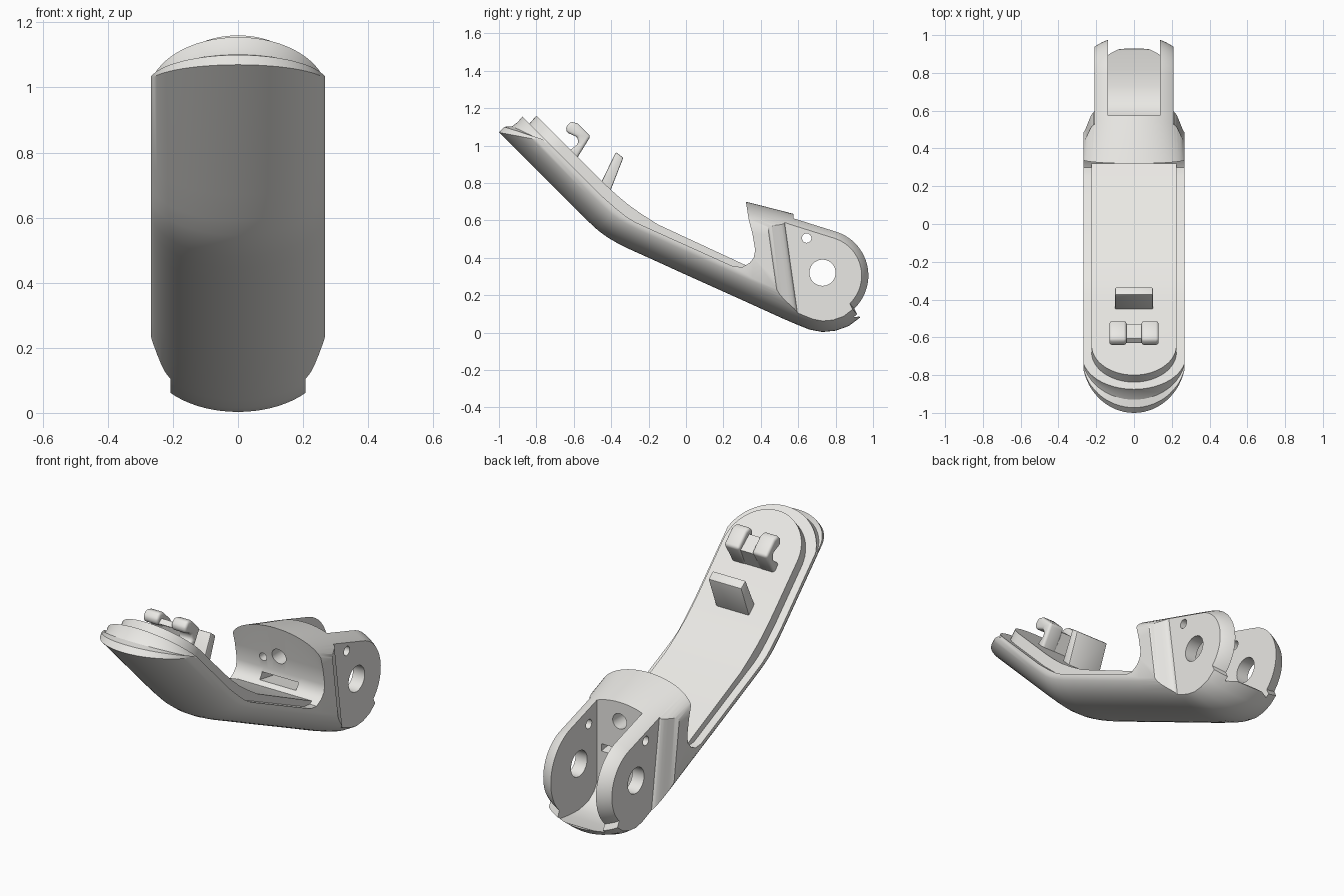
import bpy, bmesh
from math import sin, cos, sqrt, radians, pi
from mathutils import Vector, Matrix

if "Cube" in bpy.data.objects:
    bpy.data.objects.remove(bpy.data.objects["Cube"])

mat = bpy.data.materials.new("pale_plastic")
mat.diffuse_color = (.82, .81, .78, 1)
mat.use_nodes = True
mat.node_tree.nodes["Principled BSDF"].inputs["Base Color"].default_value = mat.diffuse_color

def finish(name, bm):
    me = bpy.data.meshes.new(name)
    bm.to_mesh(me)
    bm.free()
    me.materials.append(mat)
    ob = bpy.data.objects.new(name, me)
    bpy.context.collection.objects.link(ob)
    return ob

def loft(name, layers):
    """Join (x, [(y, z), ...]) outlines of equal length into a closed solid."""
    bm = bmesh.new()
    rings = [[bm.verts.new((x, y, z)) for y, z in pts] for x, pts in layers]
    n = len(rings[0])
    for a, b in zip(rings, rings[1:]):
        for i in range(n):
            j = (i + 1) % n
            bm.faces.new((a[i], a[j], b[j], b[i]))
    bm.faces.new(rings[0][::-1])
    bm.faces.new(rings[-1])
    bm.normal_update()
    if len(layers) > 2:
        bmesh.ops.triangulate(bm, faces=bm.faces)
    if bm.calc_volume(signed=True) < 0:
        bmesh.ops.reverse_faces(bm, faces=bm.faces)
    return finish(name, bm)

def rod(r, loc, rot, depth):
    bm = bmesh.new()
    bmesh.ops.create_cone(bm, cap_ends=True, segments=40, radius1=r, radius2=r, depth=depth,
                          matrix=Matrix.Translation(loc) @ rot)
    return finish("cutter", bm)

def activate(ob):
    bpy.ops.object.select_all(action='DESELECT')
    ob.select_set(True)
    bpy.context.view_layer.objects.active = ob

def cut(ob, cutter):
    """Subtract the cutter, falling back to another solver if nothing is left."""
    cutter.hide_render = True
    backup = ob.data.copy()
    for solver in ('EXACT', 'MANIFOLD', 'FLOAT'):
        m = ob.modifiers.new("cut", 'BOOLEAN')
        m.operation, m.solver, m.object = 'DIFFERENCE', solver, cutter
        activate(ob)
        bpy.ops.object.modifier_apply(modifier=m.name)
        if len(ob.data.polygons) > 200:
            break
        ob.data = backup.copy()
    bpy.data.objects.remove(cutter)

def bevel(ob, w, seg=3):
    m = ob.modifiers.new("bevel", 'BEVEL')
    m.width, m.segments, m.limit_method = w, seg, 'ANGLE'
    activate(ob)
    bpy.ops.object.modifier_apply(modifier=m.name)

def smooth(ob, angle=32):
    activate(ob)
    bpy.ops.object.shade_smooth_by_angle(angle=radians(angle))

# Side profile of the shell, counter-clockwise from the tip
tip = [(-.875, 1.155, 0), (-.90, 1.125, .27), (-.93, 1.103, .52), (-.972, 1.10, .75), (-1, 1.07, 1)]
under = [(-.60, .67), (-.52, .592), (-.47, .546), (-.42, .509), (-.37, .48), (-.30, .445), (-.2, .4), (0, .309),
         (.3, .174), (.52, .074), (.60, .04), (.66, .016), (.73, .003), (.80, .01), (.87, .035), (.93, .08)]
knuckle = [(.73 + .268 * cos(radians(a)), .305 + .268 * sin(radians(a))) for a in range(-46, 76, 6)]
knuckle += [(.57, .636)]
wall = [(.355, .53), (.37, .44), (.362, .40), (.34, .372), (.30, .35)]
ledge = [(.25, .355), (-.20, .558), (-.27, .59), (-.32, .62), (-.37, .66), (-.45, .73)]
D = sqrt(.5)
pts = ([(y, z, w, D, D, 1) for y, z, w in tip] + [(y, z, 1, None, 0, 0) for y, z in under + knuckle]
       + [(.32, .70, .8, .16, -.98, 0)] + [(y, z, 0, 0, 0, 0) for y, z in wall + ledge])

def shell_outline(a):
    inset, back, out = .17 * (1 - cos(a)), .25 * (1 - cos(a)), []
    for i, (y, z, w, ny, nz, t) in enumerate(pts):
        if ny is None:
            p, q = pts[i - 1], pts[i + 1]
            n = Vector((p[1] - q[1], q[0] - p[0]))
            if y > .7:
                n = Vector((.73 - y, .305 - z))
            ny, nz = n.normalized()
        out.append((y + ny * inset * w + t * back * D, z + nz * inset * w - t * back * D))
    return out

N = 14
angles = [radians(76) * k / N for k in range(-N, N + 1)]
body = loft("shell_body", [(.275 * sin(a), shell_outline(a)) for a in angles])

# Slot between the fork cheeks
slot = [(.575, .9), (.575, .16), (.60, .12), (.65, .085), (.73, .068), (.82, .072), (.92, .085), (1.2, .18), (1.2, .9)]
cut(body, loft("cutter", [(-.137, slot), (.137, slot)]))

# Recessed outer cheeks with a soft ramp
for s in (-1, 1):
    layers = []
    for k in range(9):
        f = k / 8
        dy = -.10 * (1 - cos(pi * f)) / 2 - (.03 * (f == 1))
        layers.append((s * (.208 + .07 * f), [(.49 + dy, .85), (.625 + dy, -.1), (1.3, -.1), (1.3, .85)]))
    cut(body, loft("cutter", layers))

# Pin holes across, cord holes and opening through the front wall
across, along = Matrix.Rotation(pi / 2, 4, 'Y'), Matrix.Rotation(pi / 2, 4, 'X')
cut(body, rod(.07, (0, .73, .32), across, 1))
cut(body, rod(.025, (0, .645, .505), across, 1))
cut(body, rod(.042, (0, .45, .53), along, .4))
cut(body, rod(.022, (-.10, .45, .50), along, .4))
opening = [(.30, .385), (.62, .33), (.62, .37), (.30, .425)]
cut(body, loft("cutter", [(-.11, opening), (.11, opening)]))
smooth(body)

# Raised inner plate with a rounded end
top = [(-.8, 1.16), (-.44, .80), (-.37, .735), (-.31, .685), (-.24, .635), (-.15, .578), (.30, .369), (.40, .324)]
def plate_outline(a):
    b = .225 * (1 - cos(a)) * D
    up = [(top[0][0] + b, top[0][1] - b)] + top[1:]
    return up + [(y - .045, z - .052) for y, z in reversed(up)]
plate = loft("inner_plate", [(.225 * sin(a), plate_outline(a))
                             for a in (pi / 2 * .985 * k / N for k in range(-N, N + 1))])
smooth(plate)

# Wedge-shaped stop
wedge = [(-.46, .79), (-.375, .965), (-.335, .935), (-.415, .73)]
stop = loft("wedge_stop", [(-.10, wedge), (.10, wedge)])
bevel(stop, .006, 2)
smooth(stop)

# Twin hooks joined by a lower bridge
hook = [(-.642, 1.10), (-.615, 1.128), (-.58, 1.118), (-.51, 1.05), (-.59, .92),
        (-.64, .96), (-.575, 1.01), (-.58, 1.045), (-.638, 1.07)]
for side, x0, x1 in (("left", -.13, -.04), ("right", .04, .13)):
    h = loft("hook_" + side, [(x0, hook), (x1, hook)])
    bevel(h, .014)
    smooth(h)
bridge_pts = [(-.63, 1.075), (-.605, 1.095), (-.53, 1.035), (-.59, .92), (-.63, .95), (-.575, 1.01), (-.58, 1.045)]
bridge = loft("hook_bridge", [(-.06, bridge_pts), (.06, bridge_pts)])
smooth(bridge)
